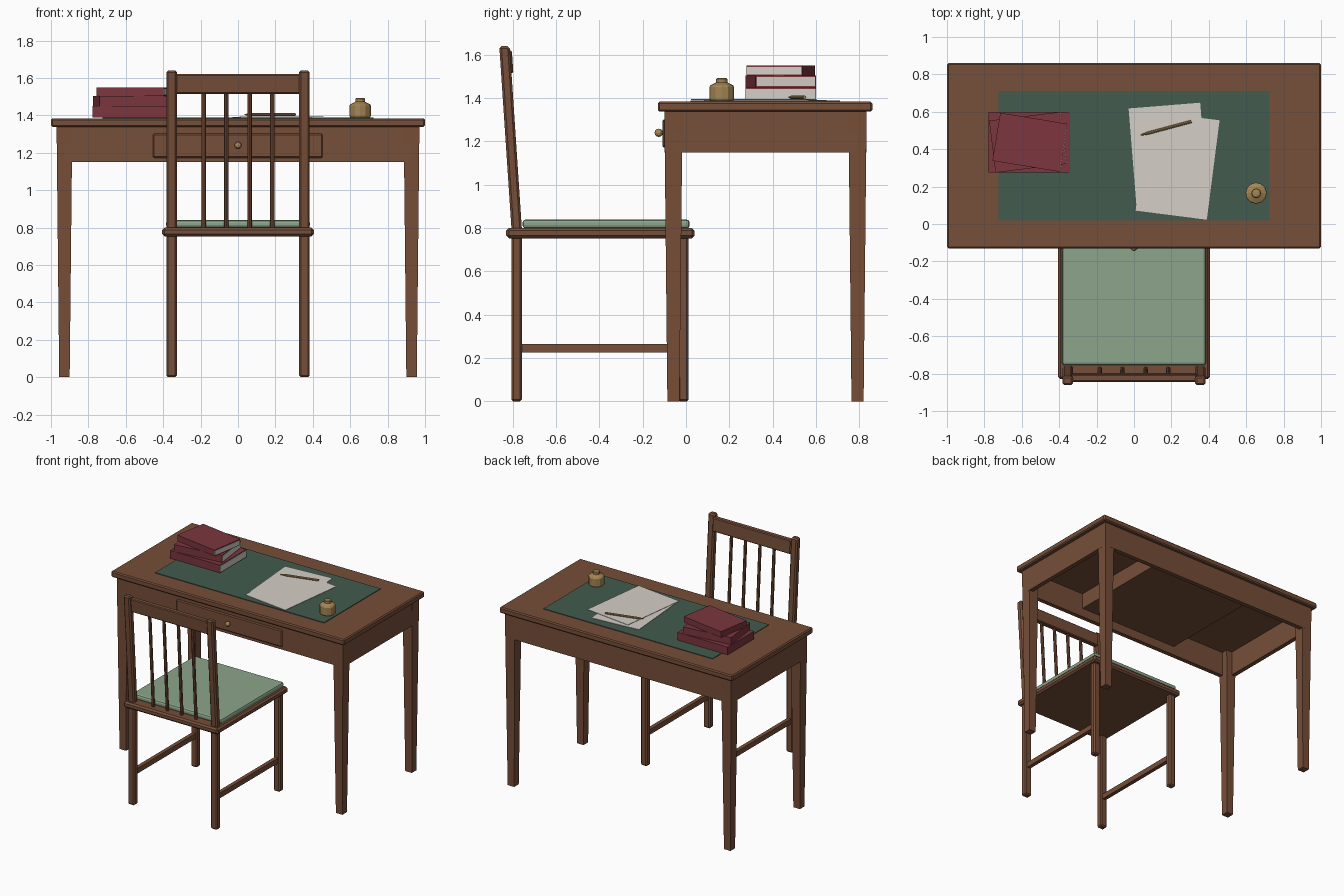
import bpy, bmesh, math
from mathutils import Vector, Matrix

if "Cube" in bpy.data.objects:
    bpy.data.objects.remove(bpy.data.objects["Cube"])


def mat(name, r, g, b):
    m = bpy.data.materials.new(name)
    lin = [(c / 255 / 12.92) if c < 10 else ((c / 255 + 0.055) / 1.055) ** 2.4 for c in (r, g, b)]
    m.diffuse_color = (*lin, 1)
    m.use_nodes = True
    m.node_tree.nodes["Principled BSDF"].inputs["Base Color"].default_value = m.diffuse_color
    return m


WOOD = mat("walnut wood", 118, 78, 56)
LEATHER = mat("dark green leather", 66, 91, 78)
CLOTH = mat("sage cushion cloth", 140, 165, 139)
RED = mat("burgundy cover", 124, 54, 63)
PAPER = mat("off white paper", 213, 208, 199)
BRASS = mat("brass", 164, 134, 84)


def finish(name, bm, material, bevel=0, segments=1):
    bmesh.ops.recalc_face_normals(bm, faces=bm.faces)
    me = bpy.data.meshes.new(name)
    bm.to_mesh(me)
    bm.free()
    me.materials.append(material)
    ob = bpy.data.objects.new(name, me)
    bpy.context.collection.objects.link(ob)
    if bevel:
        mod = ob.modifiers.new("edge", 'BEVEL')
        mod.width, mod.segments = bevel, segments
    return ob


def box(name, lo, hi, material, bevel=0, segments=1, turn=0):
    """Box between two corners, optionally turned about its own vertical axis."""
    lo, hi = Vector(lo), Vector(hi)
    bm = bmesh.new()
    bmesh.ops.create_cube(bm, size=1, matrix=Matrix.Diagonal((*(hi - lo), 1)))
    ob = finish(name, bm, material, bevel, segments)
    ob.location = (lo + hi) / 2
    ob.rotation_euler.z = math.radians(turn)
    return ob


def loft(name, bottom, top, size_b, size_t, material, bevel=0):
    """Four-sided post between two horizontal rectangles."""
    bm = bmesh.new()
    rings = []
    for c, s in ((bottom, size_b), (top, size_t)):
        rings.append([bm.verts.new((c[0] + i * s[0] / 2, c[1] + j * s[1] / 2, c[2]))
                      for i, j in ((-1, -1), (1, -1), (1, 1), (-1, 1))])
    for r in rings:
        bm.faces.new(r)
    for k in range(4):
        n = (k + 1) % 4
        bm.faces.new((rings[0][k], rings[0][n], rings[1][n], rings[1][k]))
    return finish(name, bm, material, bevel)


def rod(name, a, b, r1, r2, sides, material):
    a, b = Vector(a), Vector(b)
    bm = bmesh.new()
    m = Matrix.Translation((a + b) / 2) @ (b - a).to_track_quat('Z', 'Y').to_matrix().to_4x4()
    bmesh.ops.create_cone(bm, cap_ends=True, segments=sides, radius1=r1, radius2=r2,
                          depth=(b - a).length, matrix=m)
    return finish(name, bm, material)


def lathe(name, center, profile, sides, material):
    bm = bmesh.new()
    rings = [[bm.verts.new((center[0] + r * math.cos(2 * math.pi * k / sides),
                            center[1] + r * math.sin(2 * math.pi * k / sides), z))
              for k in range(sides)] for r, z in profile]
    bm.faces.new(rings[0])
    bm.faces.new(rings[-1])
    for p, q in zip(rings, rings[1:]):
        for k in range(sides):
            n = (k + 1) % sides
            bm.faces.new((p[k], p[n], q[n], q[k]))
    return finish(name, bm, material)


# Desk: top, tapered legs, aprons
box("desk_top", (-1, -0.13, 1.338), (1, 0.86, 1.384), WOOD, 0.008)
for sx, side in ((-1, "left"), (1, "right")):
    for y, end in ((-0.058, "front"), (0.792, "back")):
        loft(f"desk_{end}_{side}_leg", (sx * 0.928, y, 0), (sx * 0.928, y, 1.34),
             (0.056, 0.056), (0.084, 0.084), WOOD)
    x = sorted((sx * 0.969, sx * 0.935))
    box(f"desk_{side}_apron", (x[0], -0.06, 1.15), (x[1], 0.79, 1.34), WOOD)
box("desk_front_apron", (-0.93, -0.099, 1.15), (0.93, -0.065, 1.34), WOOD)
box("desk_back_apron", (-0.93, 0.799, 1.15), (0.93, 0.833, 1.34), WOOD)

# Drawer with box behind the apron and round knob
box("drawer_front", (-0.455, -0.109, 1.172), (0.453, -0.09, 1.302), WOOD, 0.007)
box("drawer_box", (-0.43, -0.07, 1.218), (0.43, 0.72, 1.339), WOOD)
rod("drawer_knob_stem", (0, -0.1, 1.24), (0, -0.12, 1.24), 0.009, 0.009, 8, BRASS)
bm = bmesh.new()
bmesh.ops.create_uvsphere(bm, u_segments=10, v_segments=6, radius=0.019,
                          matrix=Matrix.Translation((0, -0.126, 1.24)))
finish("drawer_knob", bm, BRASS)

# Writing pad, sheets and pen
box("desk_pad", (-0.725, 0.02, 1.382), (0.725, 0.71, 1.389), LEATHER)
for i, (cx, cy, turn) in enumerate(((0.184, 0.366, 4.6), (0.233, 0.313, -7.3))):
    z = 1.389 + i * 0.003
    box(f"paper_sheet_{i + 1}", (cx - 0.192, cy - 0.268, z), (cx + 0.192, cy + 0.268, z + 0.003),
        PAPER, turn=turn)
rod("pen_body", (0.075, 0.486, 1.404), (0.307, 0.548, 1.404), 0.008, 0.008, 8, BRASS)
rod("pen_tip", (0.075, 0.486, 1.404), (0.035, 0.475, 1.404), 0.008, 0.003, 8, BRASS)

# Inkwell with lid
lathe("inkwell", (0.653, 0.165),
      [(0.052, 1.388), (0.057, 1.396), (0.057, 1.452), (0.053, 1.459), (0.03, 1.470),
       (0.026, 1.473), (0.026, 1.488), (0.022, 1.492), (0.008, 1.494)], 12, BRASS)

# Stack of books, page edges showing on the right side
z = 1.389
for i, (cx, cy, w, d, h, turn) in enumerate(((-0.5625, 0.4375, 0.43, 0.325, 0.06, 0),
                                             (-0.568, 0.437, 0.382, 0.28, 0.055, 7),
                                             (-0.557, 0.437, 0.363, 0.26, 0.046, -9.3))):
    box(f"book_{i + 1}_cover", (cx - w / 2, cy - d / 2, z), (cx + w / 2, cy + d / 2, z + h),
        RED, turn=turn)
    px = w / 2 - 0.003
    off = Matrix.Rotation(math.radians(turn), 3, 'Z') @ Vector((px, 0, 0))
    bx, by = cx + off.x, cy + off.y
    box(f"book_{i + 1}_pages", (bx - 0.006, by - d / 2 + 0.003, z + 0.006),
        (bx + 0.006, by + d / 2 - 0.003, z + h - 0.006), PAPER, turn=turn)
    z += h

# Chair seat and cushion
box("chair_seat", (-0.405, -0.83, 0.753), (0.405, 0.04, 0.8), WOOD, 0.012)
box("seat_cushion", (-0.385, -0.755, 0.798), (0.385, 0.017, 0.84), CLOTH, 0.015, 2)

# Chair legs, leaning back posts and side stretchers
for sx, side in ((-1, "left"), (1, "right")):
    x = sx * 0.355
    box(f"chair_front_{side}_leg", (x - 0.027, -0.036, 0), (x + 0.027, 0.012, 0.76), WOOD, 0.009)
    box(f"chair_back_{side}_leg", (x - 0.028, -0.806, 0), (x + 0.028, -0.757, 0.76), WOOD, 0.009)
    loft(f"chair_{side}_back_post", (x, -0.78, 0.77), (x, -0.838, 1.64),
         (0.056, 0.048), (0.056, 0.048), WOOD, 0.01)
    box(f"chair_{side}_stretcher", (x - 0.015, -0.77, 0.225), (x + 0.015, -0.02, 0.265), WOOD)

# Chair back: top rail and spindles
loft("chair_top_rail", (0, -0.817, 1.515), (0, -0.824, 1.62), (0.67, 0.04), (0.67, 0.04),
     WOOD, 0.006)
for i, x in enumerate((-0.183, -0.062, 0.062, 0.183)):
    rod(f"chair_spindle_{i + 1}", (x, -0.775, 0.79), (x, -0.82, 1.53), 0.012, 0.012, 8, WOOD)
